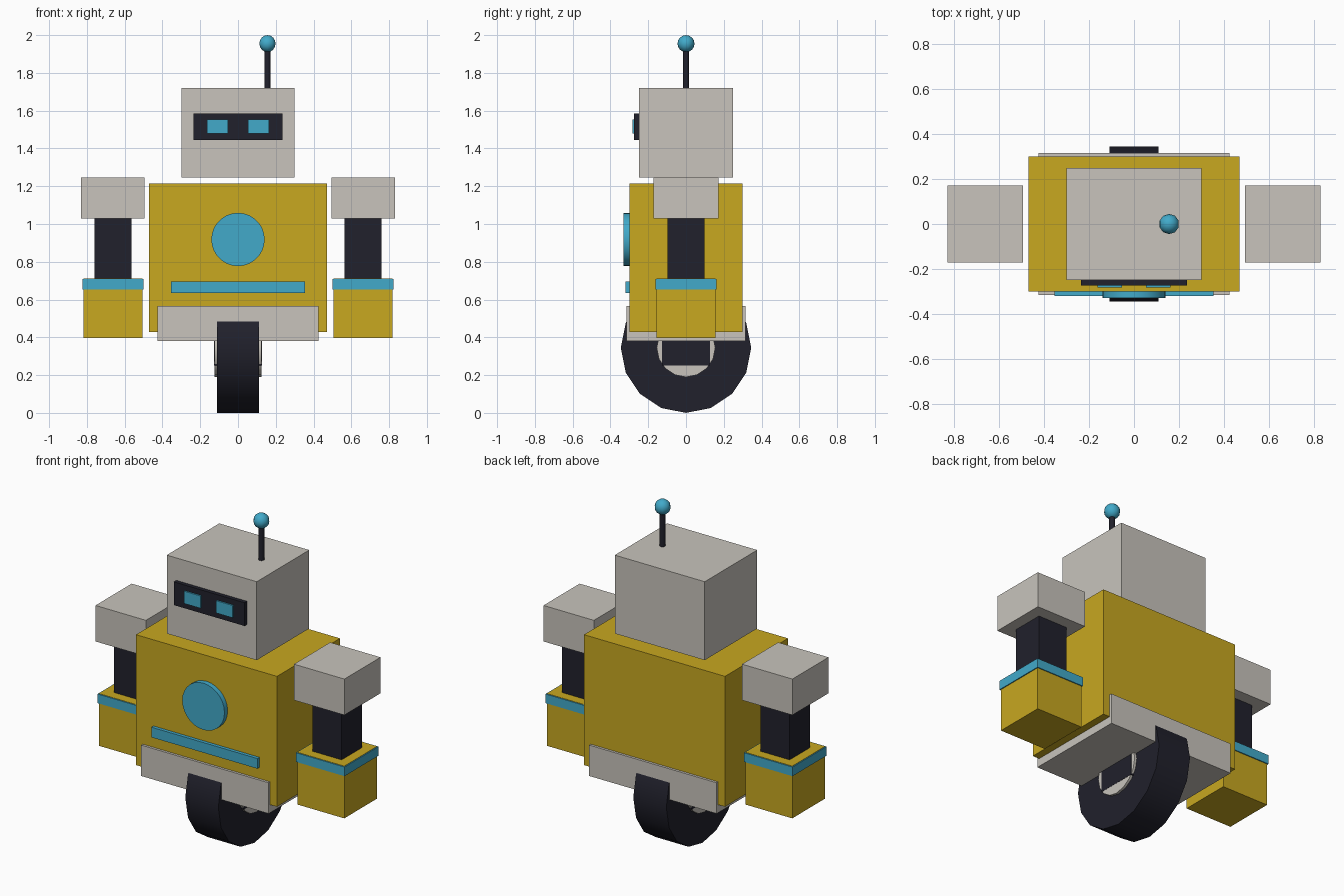
import bpy
from math import radians

cube = bpy.data.objects.get("Cube")
if cube:
    bpy.data.objects.remove(cube, do_unlink=True)


def make_material(name, rgb):
    mat = bpy.data.materials.new(name)
    mat.use_nodes = True
    mat.diffuse_color = (*rgb, 1)
    mat.node_tree.nodes["Principled BSDF"].inputs["Base Color"].default_value = (*rgb, 1)
    return mat


GREY = make_material("warm_grey", (0.578, 0.552, 0.503))
YELLOW = make_material("yellow", (0.578, 0.392, 0.0144))
BLUE = make_material("light_blue", (0.054, 0.402, 0.591))
DARK = make_material("dark_navy", (0.015, 0.015, 0.025))


def finish(name, mat, smooth=False):
    obj = bpy.context.object
    obj.name = name
    obj.data.materials.append(mat)
    if smooth:
        bpy.ops.object.shade_smooth_by_angle(angle=radians(40))
    return obj


def box(name, mat, x, y, z):
    """Box from (low, high) ranges on each axis."""
    ranges = (x, y, z)
    bpy.ops.mesh.primitive_cube_add(size=1, location=[(a + b) / 2 for a, b in ranges])
    obj = finish(name, mat)
    for v in obj.data.vertices:
        for i, (a, b) in enumerate(ranges):
            v.co[i] *= b - a
    return obj


def cylinder(name, mat, sides, radius, depth, location, rotation=(0, 0, 0)):
    bpy.ops.mesh.primitive_cylinder_add(vertices=sides, radius=radius, depth=depth,
                                        location=location, rotation=rotation)
    return finish(name, mat, True)


def span(half, centre=0):
    return (centre - half, centre + half)


# Head with visor and eyes
box("head", GREY, span(0.30), span(0.25), (1.247, 1.72))
box("visor", DARK, span(0.236), (-0.274, -0.25), (1.445, 1.585))
for side, cx in (("right", -0.108), ("left", 0.108)):
    box(side + "_eye", BLUE, span(0.055, cx), (-0.283, -0.27), (1.478, 1.552))

# Antenna
cylinder("antenna_rod", DARK, 10, 0.017, 0.23, (0.156, 0, 1.825))
bpy.ops.mesh.primitive_uv_sphere_add(segments=10, ring_count=8, radius=0.045,
                                     location=(0.156, 0, 1.955))
finish("antenna_ball", BLUE, True)

# Torso, chest light and hips
box("torso", YELLOW, span(0.47), span(0.30), (0.428, 1.214))
cylinder("chest_light", BLUE, 28, 0.141, 0.05, (0, -0.305, 0.918), (radians(90), 0, 0))
box("chest_strip", BLUE, span(0.354), (-0.32, -0.29), (0.634, 0.695))
box("hips", GREY, span(0.425), span(0.315), (0.38, 0.566))

# Arms
for side, cx in (("right", -0.662), ("left", 0.662)):
    box(side + "_shoulder", GREY, span(0.168, cx), span(0.172), (1.028, 1.245))
    box(side + "_upper_arm", DARK, span(0.098, cx), span(0.098), (0.68, 1.035))
    box(side + "_forearm", YELLOW, span(0.156, cx), span(0.156), (0.396, 0.711))
    box(side + "_wrist_band", BLUE, span(0.162, cx), span(0.162), (0.654, 0.709))

# Wheel, hub and axle block
AXLE = (0, 0, 0.345)
SIDEWAYS = (0, radians(90), 0)
cylinder("tyre", DARK, 16, 0.345, 0.22, AXLE, SIDEWAYS)
cylinder("wheel_hub", GREY, 16, 0.155, 0.25, AXLE, SIDEWAYS)
box("axle_block", DARK, span(0.126), span(0.126), (0.252, 0.42))
